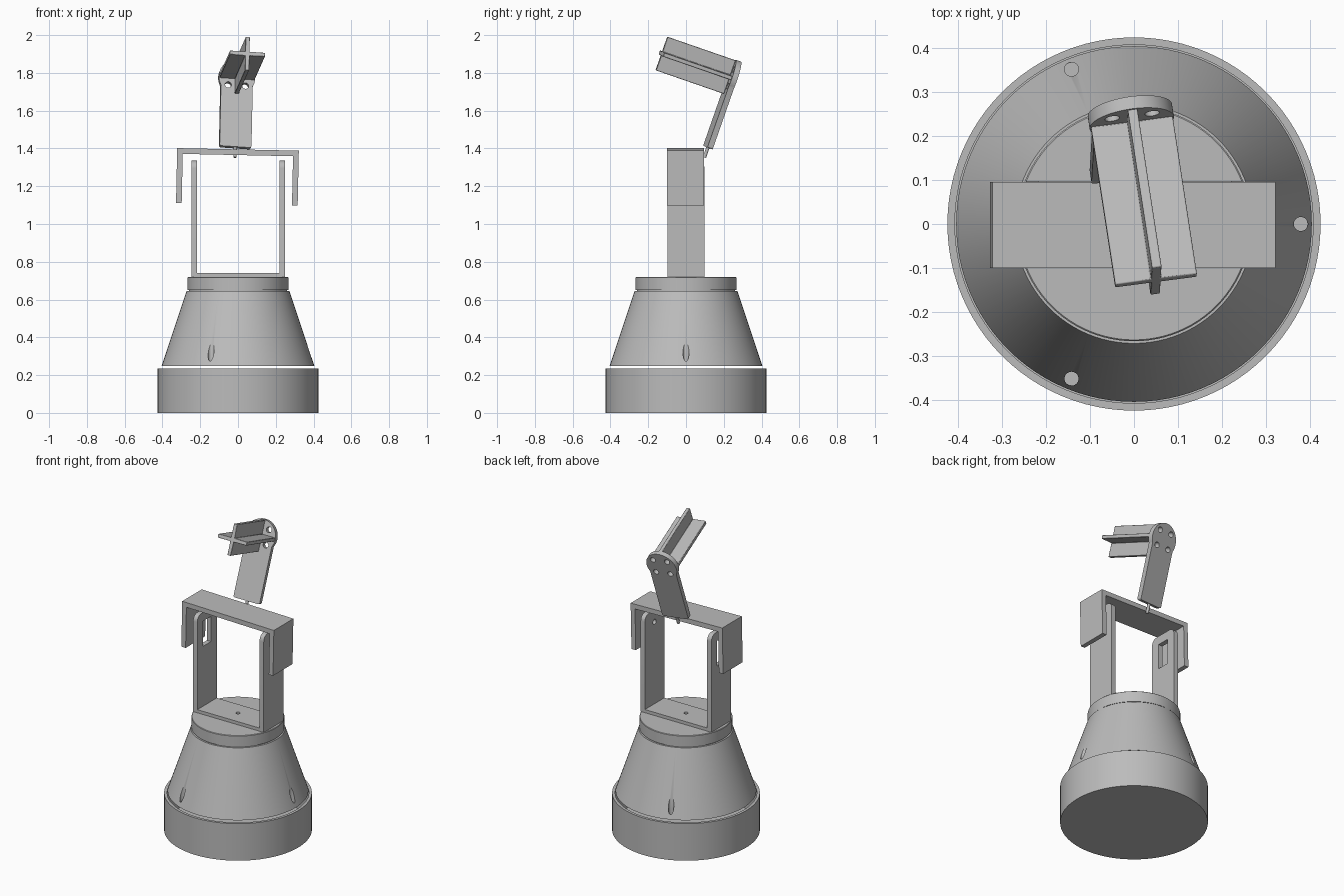
import bpy
import bmesh
from math import sin, cos, pi, radians, sqrt, asin
from mathutils import Matrix, Vector

if "Cube" in bpy.data.objects:
    bpy.data.objects.remove(bpy.data.objects["Cube"], do_unlink=True)

GREY = (0.5, 0.5, 0.5, 1)
grey = bpy.data.materials.new("plain grey")
grey.use_nodes = True
grey.diffuse_color = GREY
grey.node_tree.nodes["Principled BSDF"].inputs["Base Color"].default_value = GREY


def finish(name, bm, matrix=None):
    """Turn a bmesh into a shaded object."""
    bmesh.ops.remove_doubles(bm, verts=bm.verts, dist=1e-5)
    bmesh.ops.recalc_face_normals(bm, faces=bm.faces)
    if matrix:
        bm.transform(matrix)
    mesh = bpy.data.meshes.new(name)
    bm.to_mesh(mesh)
    bm.free()
    mesh.materials.append(grey)
    ob = bpy.data.objects.new(name, mesh)
    bpy.context.collection.objects.link(ob)
    return ob


def smooth(ob):
    bpy.ops.object.select_all(action="DESELECT")
    ob.select_set(True)
    bpy.context.view_layer.objects.active = ob
    bpy.ops.object.shade_smooth_by_angle(angle=radians(30))


def lathe(name, profile, steps=96):
    """Spin a radius/height profile round z."""
    bm = bmesh.new()
    verts = [bm.verts.new((r, 0, z)) for r, z in profile]
    edges = [bm.edges.new(pair) for pair in zip(verts, verts[1:])]
    bmesh.ops.spin(bm, geom=verts + edges, cent=(0, 0, 0), axis=(0, 0, 1),
                   angle=2 * pi, steps=steps, use_duplicate=False)
    return finish(name, bm)


def prism(name, outline, depth, matrix=None):
    """Extrude an x/z outline along y, centred on y = 0."""
    bm = bmesh.new()
    face = bm.faces.new([bm.verts.new((x, -depth / 2, z)) for x, z in outline])
    new = bmesh.ops.extrude_face_region(bm, geom=[face])["geom"]
    moved = [v for v in new if isinstance(v, bmesh.types.BMVert)]
    bmesh.ops.translate(bm, verts=moved, vec=(0, depth, 0))
    return finish(name, bm, matrix)


def arc(cx, cz, r, start, end, n=8):
    return [(cx + r * cos(start + (end - start) * i / n),
             cz + r * sin(start + (end - start) * i / n)) for i in range(n + 1)]


def rect(x0, x1, z0, z1):
    return [(x0, z0), (x1, z0), (x1, z1), (x0, z1)]


def cylinder(name, r, depth, matrix, n=24):
    bm = bmesh.new()
    bmesh.ops.create_cone(bm, cap_ends=True, segments=n, radius1=r, radius2=r, depth=depth)
    return finish(name, bm, matrix)


def cut(ob, cutters):
    """Subtract the cutters, then discard them."""
    bpy.context.view_layer.objects.active = ob
    for c in cutters:
        mod = ob.modifiers.new("cut", "BOOLEAN")
        mod.operation, mod.solver, mod.object = "DIFFERENCE", "EXACT", c
        bpy.ops.object.modifier_apply(modifier=mod.name)
        bpy.data.objects.remove(c, do_unlink=True)


move = Matrix.Translation

# Base cup
smooth(lathe("base_cup", [(0, 0), (0.425, 0), (0.425, 0.235), (0.408, 0.235),
                          (0.408, 0.03), (0, 0.03)]))

# Tapered housing with three vertical screw pockets
housing = lathe("tapered_housing", [(0, 0.62), (0.23, 0.62), (0.35, 0.247), (0.405, 0.247),
                                    (0.272, 0.645), (0, 0.645)])
cut(housing, [cylinder("pocket", 0.016, 0.2,
                       move((0.38 * cos(a), 0.38 * sin(a), 0.362)))
              for a in (0, radians(112), radians(-112))])
smooth(housing)

# Turntable cap
smooth(lathe("turntable_cap", [(0, 0.645), (0.26, 0.645), (0.26, 0.65), (0.267, 0.65),
                               (0.267, 0.717), (0.264, 0.72), (0, 0.72)]))

# Lower fork: floor plate and two round-cornered arms
floor = prism("fork_floor", rect(-0.22, 0.222, 0.72, 0.74), 0.195)
cut(floor, [cylinder("hole", 0.012, 0.03, move((0, 0, 0.74)))])
smooth(floor)
turn = Matrix.Rotation(pi / 2, 4, "Z")
arm_outline = ([(-0.098, 0.72), (0.098, 0.72)] + arc(0.058, 1.295, 0.04, 0, pi / 2)
               + arc(-0.058, 1.295, 0.04, pi / 2, pi))
arms = {side: prism(side + "_fork_arm", arm_outline, 0.029, move((x, 0, 0)) @ turn)
        for side, x in (("right", -0.232), ("left", 0.235))}
cut(arms["right"], [prism("slot", rect(-0.04, 0.04, 1.12, 1.28), 0.1,
                          move((-0.232, 0, 0)) @ turn)])
cut(arms["left"], [cylinder("hole", 0.016, 0.1, move((0.235, 0, 1.26))
                            @ Matrix.Rotation(pi / 2, 4, "Y"))])
for arm in arms.values():
    smooth(arm)

# Upper bracket, an inverted U with a slight tilt
w, t, drop = 0.322, 0.03, 0.29
prism("upper_bracket",
      [(-w, -drop), (-w + t, -drop), (-w + t, -t), (w - t, -t), (w - t, -drop),
       (w, -drop), (w, 0), (-w, 0)], 0.196,
      move((0, -0.002, 1.395)) @ Matrix.Rotation(radians(1.2), 4, "Y"))

# Leaning frame for the upper link: z along the link, -y towards the tip
up = Vector((0.02, 0.33, 0.944)).normalized()
forward = Vector((0.144, -0.937, 0.324))
side = up.cross(forward).normalized()
back = up.cross(side)
frame = move((-0.015, 0.116, 1.405)) @ Matrix((side, back, up)).transposed().to_4x4()

# Link plate with a round end and four holes
half, r, head, thick = 0.085, 0.097, 0.39, 0.03
dip = asin(sqrt(r * r - half * half) / r)
link = prism("link_plate",
             arc(-half + 0.01, 0.01, 0.01, pi, 1.5 * pi, 4)
             + arc(half - 0.01, 0.01, 0.01, -pi / 2, 0, 4)
             + arc(0, head, r, -dip, pi + dip, 48), thick, frame)
flat = Matrix.Rotation(pi / 2, 4, "X")
cut(link, [cylinder("hole", 0.017, 0.1, frame @ move((x, 0, head + z)) @ flat)
           for x in (-0.046, 0.046) for z in (-0.046, 0.046)])
smooth(link)

# Small pivot pin below the link
smooth(cylinder("pivot_pin", 0.009, 0.07, frame @ move((0, 0, -0.02))))

# Cross-shaped tip: four fins as one extrusion
a, b = 0.094, 0.011
quarter = [(a, -b), (a, b), (b, b)]
cross = []
for q in range(4):
    for x, z in quarter:
        for _ in range(q):
            x, z = -z, x
        cross.append((x, z))
length = 0.385
tip = prism("cross_tip", cross, length,
            frame @ move((0, -thick / 2 - length / 2, head)))
bevel = tip.modifiers.new("soft edges", "BEVEL")
bevel.width, bevel.segments = 0.003, 2
bevel.limit_method = "ANGLE"
smooth(tip)
